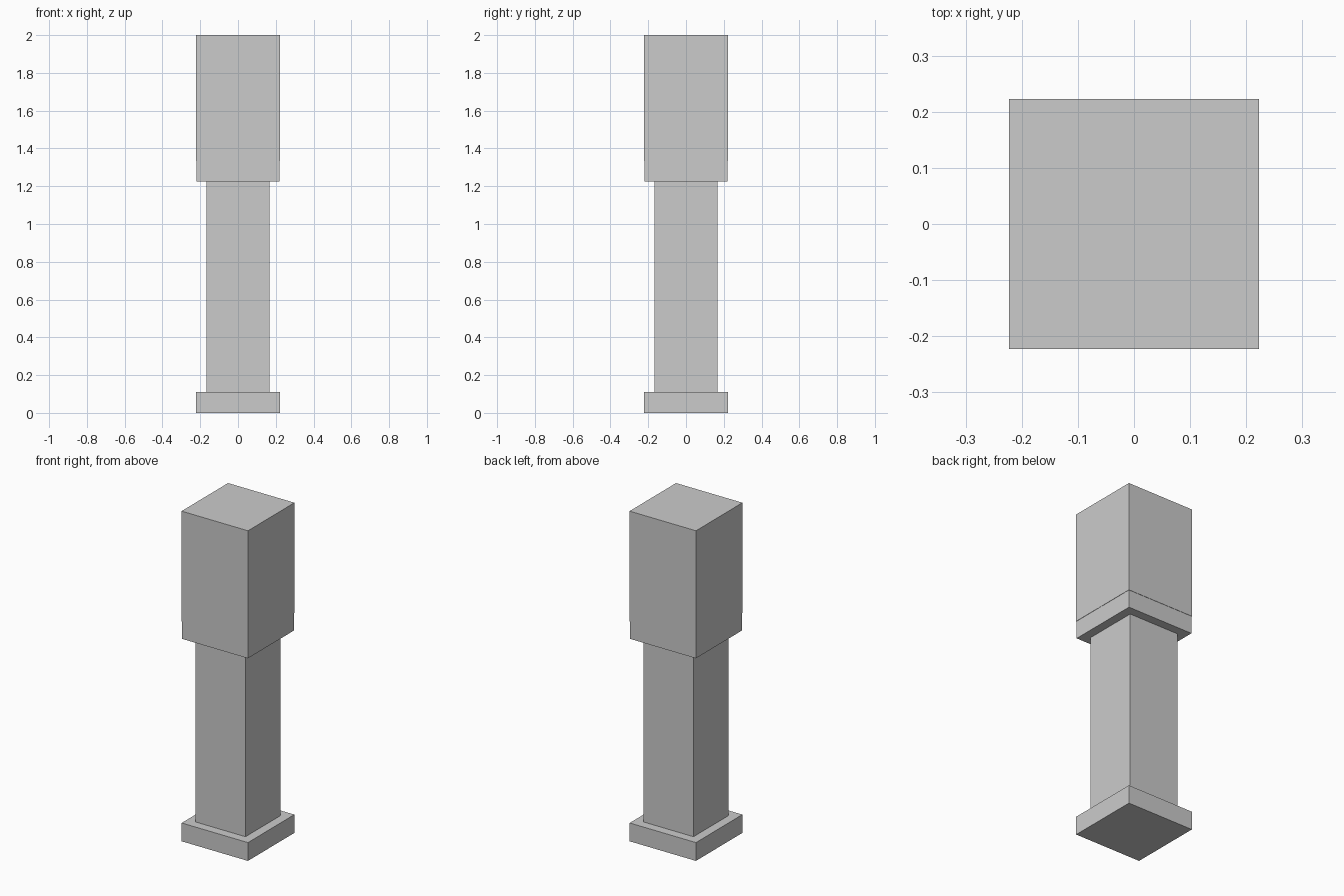
import bpy

if "Cube" in bpy.data.objects:
    bpy.data.objects.remove(bpy.data.objects["Cube"])


def box(name, half, z0, z1):
    """Square block centred on the axis, spanning z0 to z1."""
    bpy.ops.mesh.primitive_cube_add(size=1, location=(0, 0, (z0 + z1) / 2))
    ob = bpy.context.object
    ob.name = name
    ob.scale = (half * 2, half * 2, z1 - z0)
    bpy.ops.object.transform_apply(location=False, rotation=False, scale=True)
    return ob


# Foot slab
box("base", 0.2222, 0.0, 0.111)
# Narrow square post
box("shaft", 0.1675, 0.111, 1.226)
# Collar, a hair narrower than the block above it
box("collar", 0.2205, 1.226, 1.333)
# Tall top block
box("top_block", 0.2225, 1.333, 2.0)
